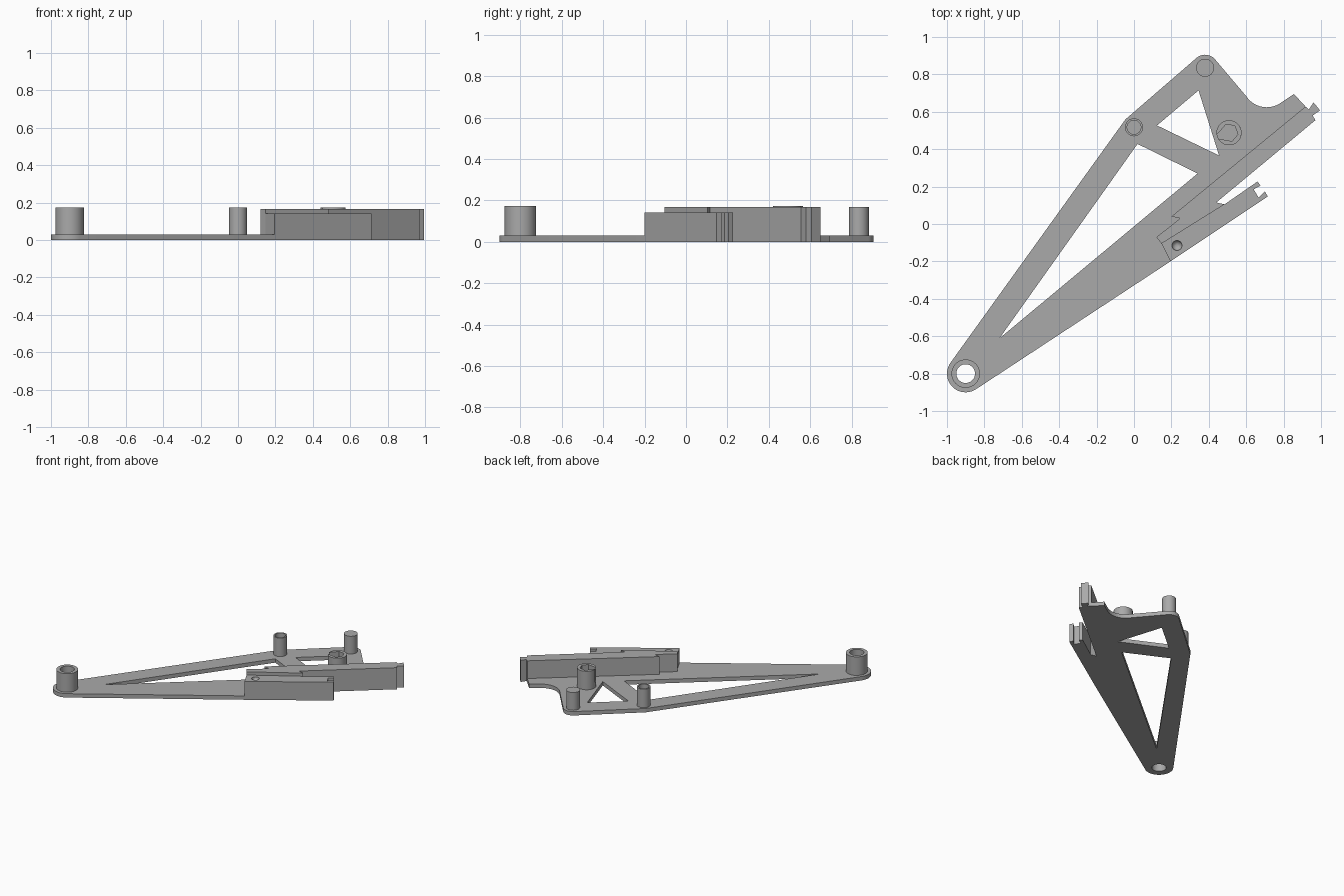
import bpy, bmesh
from math import cos, sin, radians

cube = bpy.data.objects.get("Cube")
if cube:
    bpy.data.objects.remove(cube)

grey = bpy.data.materials.new("plain_grey")
grey.use_nodes = True
grey.diffuse_color = (0.4, 0.4, 0.4, 1)
grey.node_tree.nodes["Principled BSDF"].inputs["Base Color"].default_value = (0.4, 0.4, 0.4, 1)


def arc(centre, radius, start, end, steps=12):
    """Points along an arc, angles in degrees."""
    angles = [radians(start + (end - start) * i / steps) for i in range(steps + 1)]
    return [(centre[0] + radius * cos(a), centre[1] + radius * sin(a)) for a in angles]


def circle(centre, radius, sides=40):
    return arc(centre, radius, 0, 360, sides)[:-1]


def prism(name, loops, bottom, top):
    """Extrude an outline, with optional hole loops, between two heights."""
    bm = bmesh.new()
    edges = []
    for loop in loops:
        verts = [bm.verts.new((x, y, bottom)) for x, y in loop]
        edges += [bm.edges.new((v, verts[i - 1])) for i, v in enumerate(verts)]
    bmesh.ops.triangle_fill(bm, use_beauty=True, edges=edges, normal=(0, 0, 1))
    out = bmesh.ops.extrude_face_region(bm, geom=bm.faces[:], use_keep_orig=True)
    moved = [g for g in out["geom"] if isinstance(g, bmesh.types.BMVert)]
    bmesh.ops.translate(bm, verts=moved, vec=(0, 0, top - bottom))
    bmesh.ops.recalc_face_normals(bm, faces=bm.faces[:])
    mesh = bpy.data.meshes.new(name)
    bm.to_mesh(mesh)
    bm.free()
    mesh.materials.append(grey)
    mesh.shade_smooth()
    mesh.set_sharp_from_angle(angle=radians(30))
    obj = bpy.data.objects.new(name, mesh)
    bpy.context.collection.objects.link(obj)
    return obj


PLATE, LOW, HIGH, POST = 0.03, 0.142, 0.167, 0.173
pivot, corner, tip, socket = (-0.9, -0.8), (0, 0.517), (0.38, 0.835), (0.508, 0.488)

# Shared end shapes of the two arms
clip_end = [(0.715, 0.147), (0.70, 0.174), (0.666, 0.142), (0.64, 0.185),
            (0.677, 0.206), (0.66, 0.227)]
rail_end = [(0.97, 0.555), (0.955, 0.58), (0.995, 0.607), (0.96, 0.65),
            (0.935, 0.612), (0.917, 0.628)]
fork = [(0.484, 0.105), (0.44, 0.115)]
block_front, step = (0.195, -0.2), (0.147, -0.105)

# Base plate with two triangular windows and the pivot hole
outline = (arc(pivot, 0.1, 144, 303, 20) + [block_front] + clip_end + fork
           + rail_end + [(0.855, 0.695)] + arc((0.71, 0.755), 0.131, 308, 214)
           + arc(tip, 0.07, 40, 130) + arc(corner, 0.062, 130, 144, 4))
small_window = [(0.345, 0.714), (0.123, 0.527), (0.455, 0.366)]
long_window = [(0.019, 0.428), (0.34, 0.27), (-0.72, -0.612)]
pivot_hole = circle(pivot, 0.05)
prism("base_plate", [outline, small_window, long_window, pivot_hole], 0, PLATE)

# Raised rail and the lower block beside it
prism("rail", [[step] + fork + rail_end
               + [(0.2, 0.04), (0.247, 0.03), (0.12, -0.07)]], PLATE, HIGH)
block = prism("low_block", [[block_front] + clip_end + [fork[0], step]], PLATE, LOW)

# Rounded pit in the block
bpy.ops.mesh.primitive_uv_sphere_add(segments=24, ring_count=12, radius=0.027,
                                     location=(0.23, -0.115, LOW))
cutter = bpy.context.object
cutter.name = "pit_cutter"
cutter.data.materials.append(grey)
cutter.hide_render = True
cutter.hide_viewport = True
pit = block.modifiers.new("pit", "BOOLEAN")
pit.operation = "DIFFERENCE"
pit.solver = "EXACT"
pit.object = cutter

# Posts
prism("pivot_post", [circle(pivot, 0.076), pivot_hole], PLATE, POST)
prism("corner_post", [circle(corner, 0.048), circle(corner, 0.037)], PLATE, POST)
prism("tip_post", [circle(tip, 0.048)], PLATE, HIGH)

# Socket post: solid foot, then a slotted wall around a six-sided recess
prism("socket_foot", [circle(socket, 0.067)], PLATE, 0.07)
slot = 200
wall = arc(socket, 0.067, slot + 12, slot + 348, 36) + arc(socket, 0.048, slot + 330, slot + 30, 5)
prism("socket_wall", [wall], 0.07, POST)
